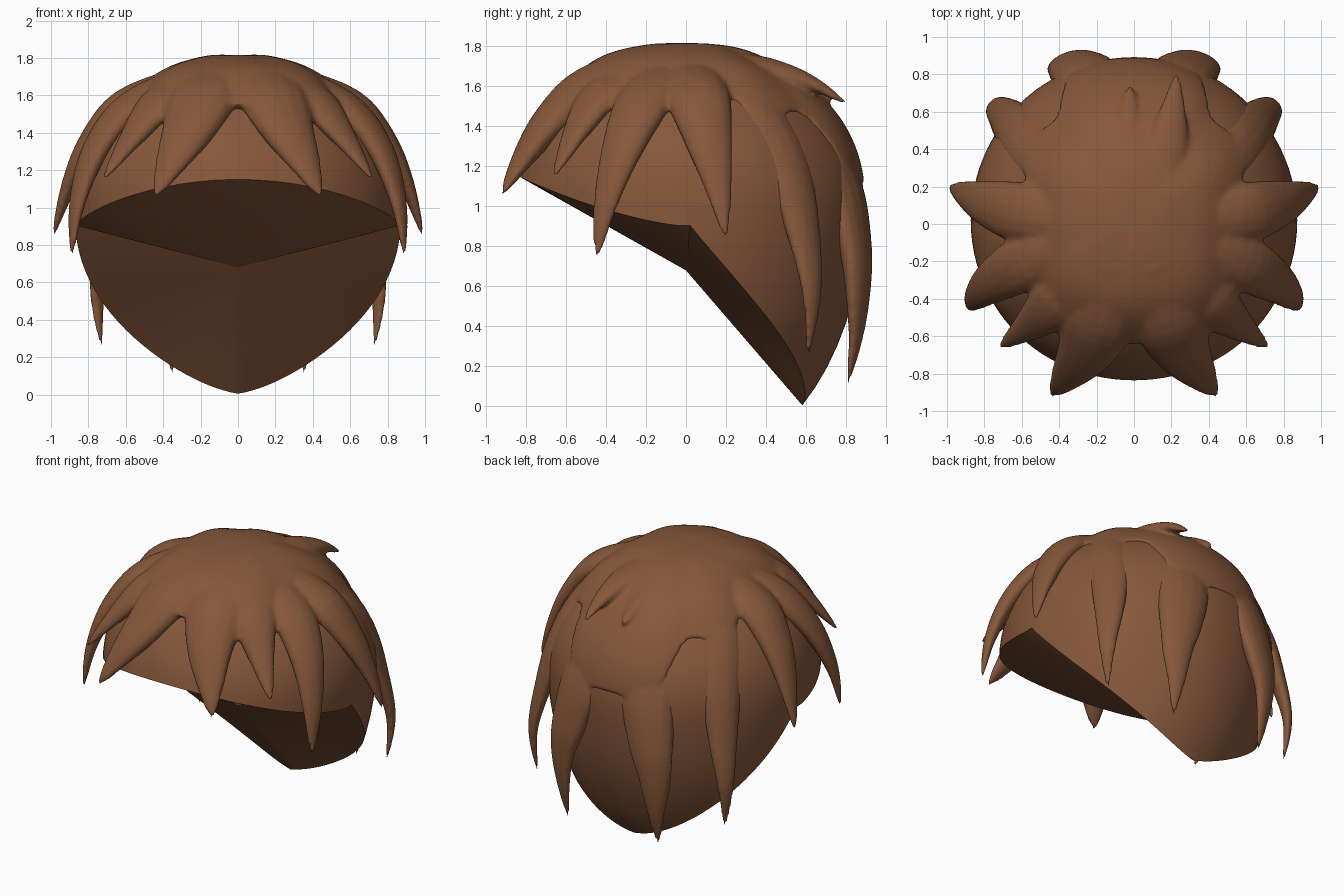
import bpy, bmesh, math
from mathutils import Vector

if "Cube" in bpy.data.objects:
    bpy.data.objects.remove(bpy.data.objects["Cube"])

brown = bpy.data.materials.new("hair_brown")
brown.diffuse_color = (0.24, 0.097, 0.043, 1)
brown.use_nodes = True
brown.node_tree.nodes["Principled BSDF"].inputs["Base Color"].default_value = brown.diffuse_color

CY, CZ, R, UP, DOWN = 0.02, 1.0, 0.873, 0.76, 1.30   # head dome proportions


def finish(bm, name, angle):
    bmesh.ops.recalc_face_normals(bm, faces=bm.faces)
    me = bpy.data.meshes.new(name)
    bm.to_mesh(me)
    bm.free()
    me.materials.append(brown)
    ob = bpy.data.objects.new(name, me)
    bpy.context.collection.objects.link(ob)
    bpy.ops.object.select_all(action='DESELECT')
    ob.select_set(True)
    bpy.context.view_layer.objects.active = ob
    bpy.ops.object.shade_smooth_by_angle(angle=math.radians(angle))
    return ob


def dome_point(phi, lat, grow=0.0):
    """Point on the egg-shaped head; phi 0 = right, 90 degrees = back."""
    h = UP if lat > 0 else DOWN
    r = (R + grow) * math.cos(lat)
    return Vector((r * math.cos(phi), CY + r * math.sin(phi), CZ + (h + grow) * math.sin(lat)))


def dome(name, rim_z, grow, floor, seg=96, rings=24):
    """Dome from a varying rim up to the pole, closed by a fan to the floor point."""
    bm = bmesh.new()
    rows = []
    for j in range(rings):
        t = j / rings
        row = []
        for i in range(seg):
            phi = 2 * math.pi * i / seg
            d = rim_z(phi) - CZ
            lat0 = math.asin(d / (UP if d > 0 else DOWN))
            lat = lat0 + (math.pi / 2 - lat0) * t
            row.append(bm.verts.new(dome_point(phi, lat, grow(t, phi))))
        rows.append(row)
    top = bm.verts.new((0, CY, CZ + UP + grow(1, 0)))
    base = bm.verts.new(floor)
    for i in range(seg):
        k = (i + 1) % seg
        for a, b in zip(rows, rows[1:]):
            bm.faces.new((a[i], a[k], b[k], b[i]))
        bm.faces.new((rows[-1][i], rows[-1][k], top))
        bm.faces.new((rows[0][k], rows[0][i], base))
    return finish(bm, name, 40)


def smooth(a, b, x):
    t = max(0, min(1, (x - a) / (b - a)))
    return t * t * (3 - 2 * t)


def scalp_rim(phi):
    s = math.sin(phi)
    if s < 0:
        return 0.9 + 0.25 * (-s) ** 1.5
    u = 1 - math.asin(min(1, s)) / (math.pi / 2)
    return 0.9 * (0.85 * u * u + 0.15 * u) + 0.005


def crown_rim(phi):
    s = math.sin(phi)
    if s < 0:
        return 1.57 - 0.11 * smooth(0.4, 0.8, -s) + 0.06 * smooth(0.93, 1, -s)
    # drops into a broad tongue down the back
    return 1.57 - 0.1 * smooth(0.2, 0.6, s) - 0.36 * smooth(0.8, 0.97, s)


def crown_thickness(t, phi):
    s = math.sin(phi)
    back, front = smooth(0.5, 0.95, s), smooth(0.2, 0.8, -s)
    body = 0.068 * smooth(-0.35, 0.5, t) - 0.012 * (1 - t)
    body += 0.03 * front * (1 - smooth(0.3, 0.9, t))
    return body * (1 - 0.35 * back * (1 - smooth(0.5, 0.9, t))) - 0.012 * smooth(0.75, 1, t)


# scalp with hollowed underside, and the thick mop on the crown
dome("scalp", scalp_rim, lambda t, p: 0.0, (0, 0, 0.68))
strands = [dome("crown", crown_rim, crown_thickness, (0, 0.05, 1.2))]


def spline(p, i, f):
    """Catmull-Rom position on segment i."""
    a, b, c, d = (p[max(0, min(len(p) - 1, k))] for k in (i - 1, i, i + 1, i + 2))
    return 0.5 * (2 * b + (c - a) * f + (2 * a - 5 * b + 4 * c - d) * f * f
                  + (3 * b - a - 3 * c + d) * f ** 3)


def lock(name, points, width, flat=0.55, side=1, sub=5, sides=14):
    """Tapered flattened strand following a path over the head."""
    pts = [Vector((x * side, y, z)) for x, y, z in points]
    path = [spline(pts, i, k / sub) for i in range(len(pts) - 1) for k in range(sub)] + [pts[-1]]
    n = len(path) - 1
    bm = bmesh.new()
    rows = []
    for j in range(n):
        t = j / n
        tan = (path[j + 1] - path[max(0, j - 1)]).normalized()
        out = path[j] - Vector((0, CY, CZ - 0.1))
        out = (out - tan * out.dot(tan)).normalized()
        across = tan.cross(out)
        # broad at the crown, then narrows to a point
        w = width * min(1, (1 - t) / 0.68) ** 0.8
        ring = []
        for i in range(sides):
            a = 2 * math.pi * i / sides
            ring.append(bm.verts.new(path[j] + across * w * math.cos(a) + out * w * flat * math.sin(a)))
        rows.append(ring)
    tip = bm.verts.new(path[-1] + (path[-1] - path[-2]).normalized() * 0.015)
    bm.faces.new(rows[0])
    for i in range(sides):
        k = (i + 1) % sides
        for a, b in zip(rows, rows[1:]):
            bm.faces.new((a[i], a[k], b[k], b[i]))
        bm.faces.new((rows[-1][i], rows[-1][k], tip))
    strands.append(finish(bm, name, 60))


# mirrored strands: path and half width
pairs = {
    "bang": ([(.1, -.2, 1.7), (.18, -.48, 1.59), (.26, -.68, 1.42), (.36, -.82, 1.23), (.44, -.92, 1.06)], .2),
    "temple_lock": ([(.22, -.2, 1.68), (.42, -.42, 1.55), (.57, -.55, 1.37), (.72, -.66, 1.15)], .15),
    "front_side_lock": ([(.3, -.08, 1.67), (.57, -.2, 1.54), (.76, -.31, 1.31), (.86, -.4, 1.02), (.89, -.45, .73)], .15),
    "side_lock": ([(.32, .02, 1.66), (.6, .06, 1.55), (.79, .11, 1.34), (.91, .16, 1.1), (.99, .2, .84)], .16),
    "rear_side_lock": ([(.3, .2, 1.64), (.51, .36, 1.46), (.63, .51, 1.17), (.7, .59, .85), (.75, .63, .55), (.73, .61, .25)], .15),
    "back_lock": ([(.15, .3, 1.64), (.21, .57, 1.42), (.25, .77, 1.12), (.32, .845, .8), (.36, .86, .58), (.36, .85, .35), (.35, .81, .11)], .19),
}
for name, (pts, w) in pairs.items():
    for side, tag in ((1, "right"), (-1, "left")):
        lock(f"{name}_{tag}", pts, w, side=side, flat=0.5 if name == "back_lock" else 0.55)

# loose spikes lifting off the back of the crown
lock("crown_spike_right", [(.14, .05, 1.73), (.18, .4, 1.68), (.21, .62, 1.62), (.23, .81, 1.51)], .12)
lock("crown_spike_middle", [(-.06, .05, 1.72), (-.04, .35, 1.68), (-.03, .57, 1.62), (-.02, .75, 1.53)], .11)

# fuse crown and strands into one sculpted, softly blended mop
bpy.ops.object.select_all(action='DESELECT')
for ob in strands:
    ob.select_set(True)
mop = strands[0]
bpy.context.view_layer.objects.active = mop
bpy.ops.object.join()
mop.name = "hair_locks"
fuse = mop.modifiers.new("fuse", 'REMESH')
fuse.mode = 'VOXEL'
fuse.voxel_size = 0.014
fuse.use_smooth_shade = True
soften = mop.modifiers.new("soften", 'SMOOTH')
soften.factor = 0.5
soften.iterations = 6
